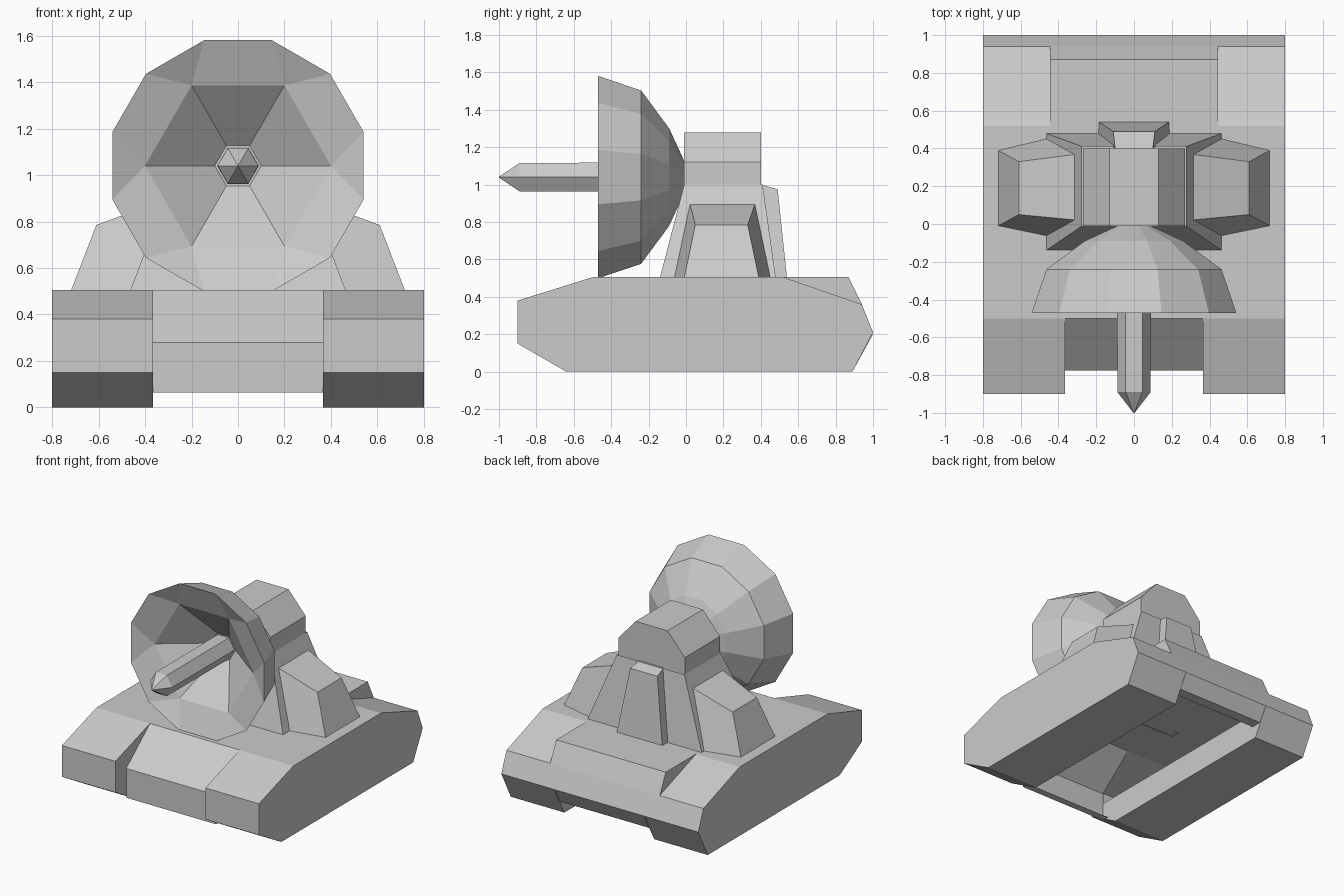
import bpy, bmesh
from math import cos, sin, radians

if "Cube" in bpy.data.objects:
    bpy.data.objects.remove(bpy.data.objects["Cube"])


def make(name, verts, faces):
    mesh = bpy.data.meshes.new(name)
    bm = bmesh.new()
    vs = [bm.verts.new(v) for v in verts]
    for f in faces:
        bm.faces.new([vs[i] for i in f])
    bmesh.ops.recalc_face_normals(bm, faces=bm.faces)
    bm.to_mesh(mesh)
    bm.free()
    obj = bpy.data.objects.new(name, mesh)
    bpy.context.collection.objects.link(obj)
    return obj


def loft(name, rings, closed=True, caps=(True, True)):
    """Skin a list of equal-length vertex rings, optionally capping the ends."""
    n = len(rings[0])
    verts = [v for r in rings for v in r]
    faces = [(k * n + i, k * n + (i + 1) % n, (k + 1) * n + (i + 1) % n, (k + 1) * n + i)
             for k in range(len(rings) - 1) for i in range(n if closed else n - 1)]
    if caps[0]:
        faces.append(tuple(range(n)))
    if caps[1]:
        faces.append(tuple(range(len(verts) - n, len(verts))))
    return make(name, verts, faces)


def rect(x, y0, y1, z):
    return [(-x, y0, z), (x, y0, z), (x, y1, z), (-x, y1, z)]


def ring(r, y, n, offset=0.0):
    """Ring around the dish axis."""
    return [(r * cos(radians(offset + 360 * i / n)), y,
             AXIS_Z + r * sin(radians(offset + 360 * i / n))) for i in range(n)]


TOP = 0.505
AXIS_Z = 1.04
INNER = 0.365

# tracks: hollow shells with a low inner wall
track = [(-.9, .15), (-.9, .38), (-.5, TOP), (.52, TOP),
         (.94, .36), (1, .21), (.89, 0), (-.64, 0)]
wall = [(-.9, .15), (-.9, .38), (-.5, TOP), (-.77, .28),
        (-.77, .2), (1, .2), (.89, 0), (-.64, 0)]
for side, s in (("left", -1), ("right", 1)):
    loft(side + "_track", [[(s * x, y, z) for y, z in track] for x in (INNER, .8)],
         caps=(False, True))
    make(side + "_track_inner_wall", [(s * INNER, y, z) for y, z in wall], [tuple(range(8))])

# hull between the tracks, open underneath
hull = [(-.72, .065), (-.775, .065), (-.775, .28), (-.5, TOP), (.87, TOP),
        (.94, .36), (1, .21), (.94, .10), (.86, .10)]
loft("hull", [[(x, y, z) for y, z in hull] for x in (-INNER, INNER)],
     closed=False, caps=(False, False))

# raised engine deck at the rear
deck = [(.52, TOP), (.87, TOP), (.94, .36)]
loft("engine_deck", [[(x, y, z) for y, z in deck] for x in (-.445, .445)], closed=False)

# tapered pedestal and chamfered head
loft("pedestal", [rect(.465, -.14, .48, .5), rect(.275, -.01, .41, 1.0)], caps=(False, False))
head = [(-.27, .99), (.27, .99), (.27, 1.12), (.13, 1.28), (-.13, 1.28), (-.27, 1.12)]
loft("turret_head", [[(x, y, z) for x, z in head] for y in (-.01, .40)])

# side and rear pods
for side, s in (("left", -1), ("right", 1)):
    loft(side + "_pod", [
        [(s * .43, -.07, .5), (s * .43, .46, .5), (s * .30, .37, .90), (s * .30, .02, .90)],
        [(s * .72, -.01, .5), (s * .72, .39, .5), (s * .61, .33, .785), (s * .61, .05, .785)]],
        caps=(False, True))
loft("rear_pod", [
    [(-.19, .46, .5), (.19, .46, .5), (.10, .40, 1.0), (-.10, .40, 1.0)],
    [(-.185, .54, .5), (.185, .54, .5), (.11, .49, .975), (-.11, .49, .975)]],
    caps=(False, True))

# dish: twelve-sided outer shell
rings = [ring(r, y, 12, 15) for r, y in ((.08, -.005), (.27, -.09), (.48, -.24), (.56, -.47))]
verts = [v for r in rings for v in r]
faces = [tuple(range(12))]
for k in range(3):
    for i in range(12):
        j = (i + 1) % 12
        faces.append((k * 12 + i, k * 12 + j, k * 12 + 12 + j, k * 12 + 12 + i))
# dish: six-sided bowl joined to the rim
rim, bowl, core = 36, 48, 54
verts += ring(.40, -.395, 6) + ring(.10, -.17, 6)
for k in range(6):
    j = (k + 1) % 6
    a, b, c = rim + (2 * k - 1) % 12, rim + 2 * k, rim + 2 * k + 1
    faces += [(bowl + k, a, b), (bowl + k, b, c, bowl + j),
              (bowl + k, bowl + j, core + j, core + k)]
faces.append(tuple(range(core, core + 6)))
make("dish", verts, faces)

# emitter spike
loft("emitter", [ring(.09, -.17, 6), ring(.088, -.89, 6), ring(.003, -1.0, 6)])
